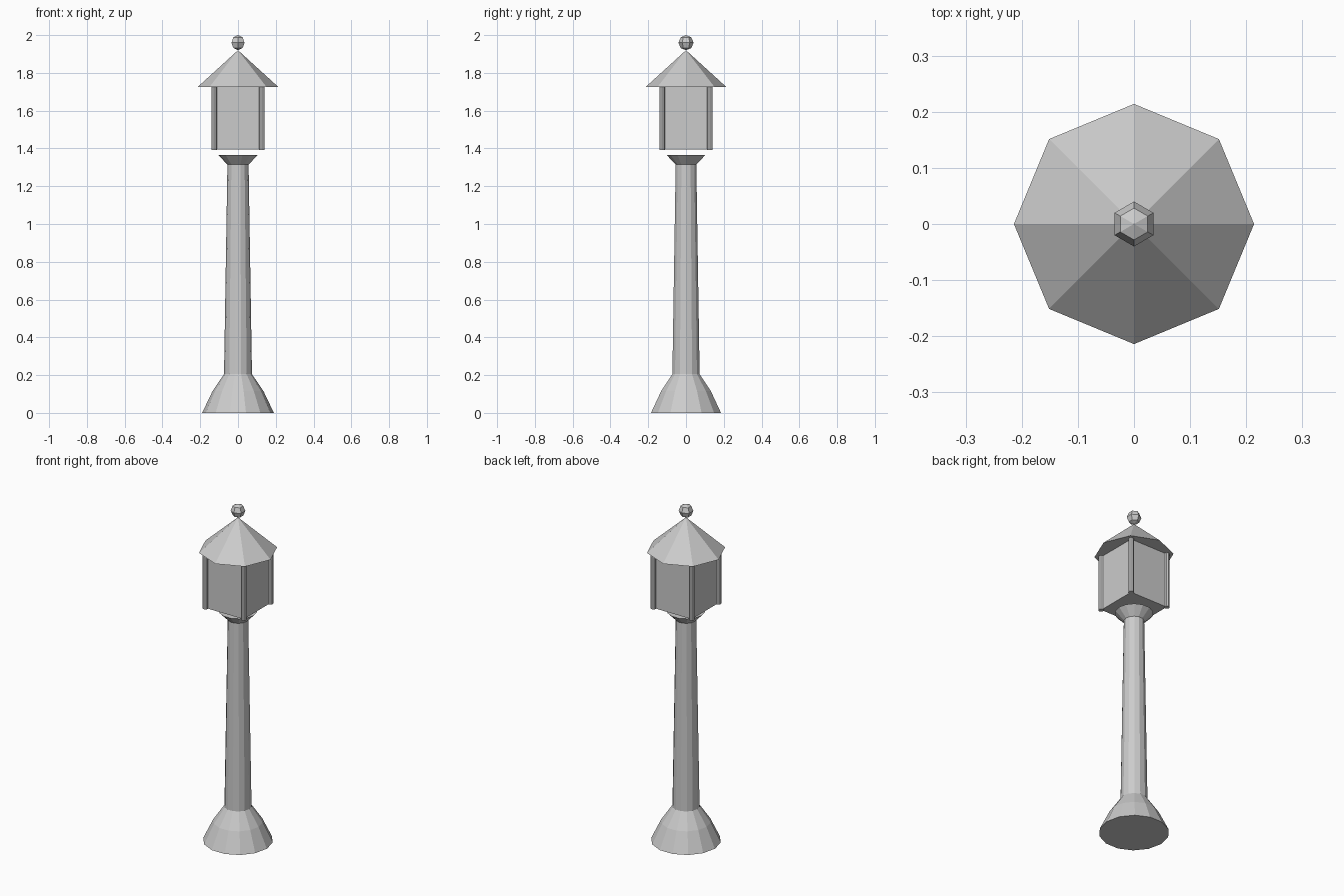
import bpy, bmesh, math
from mathutils import Matrix

if "Cube" in bpy.data.objects:
    bpy.data.objects.remove(bpy.data.objects["Cube"])

grey = bpy.data.materials.new("stone_grey")
grey.use_nodes = True
colour = (0.6, 0.6, 0.6, 1)
grey.diffuse_color = colour
grey.node_tree.nodes["Principled BSDF"].inputs["Base Color"].default_value = colour


def finish(name, bm):
    bmesh.ops.recalc_face_normals(bm, faces=bm.faces)
    mesh = bpy.data.meshes.new(name)
    bm.to_mesh(mesh)
    bm.free()
    mesh.materials.append(grey)
    obj = bpy.data.objects.new(name, mesh)
    bpy.context.collection.objects.link(obj)
    return obj


def lathe(name, profile, sides, x=0, y=0):
    """Closed, flat-faced turned solid from (radius, height) pairs."""
    bm = bmesh.new()
    rings = []
    for r, z in profile:
        angles = [2 * math.pi * i / sides for i in range(sides)]
        rings.append([bm.verts.new((x + r * math.cos(a), y + r * math.sin(a), z))
                      for a in angles])
    for low, high in zip(rings, rings[1:]):
        for i in range(sides):
            j = (i + 1) % sides
            bm.faces.new((low[i], low[j], high[j], high[i]))
    bm.faces.new(rings[0])
    bm.faces.new(rings[-1])
    return finish(name, bm)


# Flared foot, tapering pole and collar
lathe("base", [(0.19, 0), (0.135, 0.115), (0.074, 0.205)], 14)
lathe("pole", [(0.074, 0.205), (0.056, 1.315)], 14)
lathe("collar", [(0.056, 1.315), (0.105, 1.365)], 14)

# Lantern box
bm = bmesh.new()
bmesh.ops.create_cube(bm, size=1, matrix=Matrix.Translation((0, 0, 1.56))
                      @ Matrix.Diagonal((0.25, 0.25, 0.33, 1)))
finish("lantern_box", bm)

# Corner posts
for side, x in (("left", 0.126), ("right", -0.126)):
    for end, y in (("front", -0.126), ("back", 0.126)):
        lathe(f"{end}_{side}_post", [(0.015, 1.393), (0.015, 1.727)], 8, x, y)

# Eight-sided roof
bm = bmesh.new()
bmesh.ops.create_cone(bm, cap_ends=True, segments=8, radius1=0.214, radius2=0,
                      depth=0.195, matrix=Matrix.Translation((0, 0, 1.8225)))
for v in bm.verts:
    # Keep roof corners on the main axes
    if v.co.xy.length > 0.1:
        a = round(math.atan2(v.co.y, v.co.x) / (math.pi / 4) - 0.01) * math.pi / 4
        v.co.xy = (0.214 * math.cos(a), 0.214 * math.sin(a))
finish("roof", bm)

# Faceted finial ball
bm = bmesh.new()
bmesh.ops.create_uvsphere(bm, u_segments=6, v_segments=4, radius=0.04,
                          matrix=Matrix.Translation((0, 0, 1.96)))
finish("finial_ball", bm)
